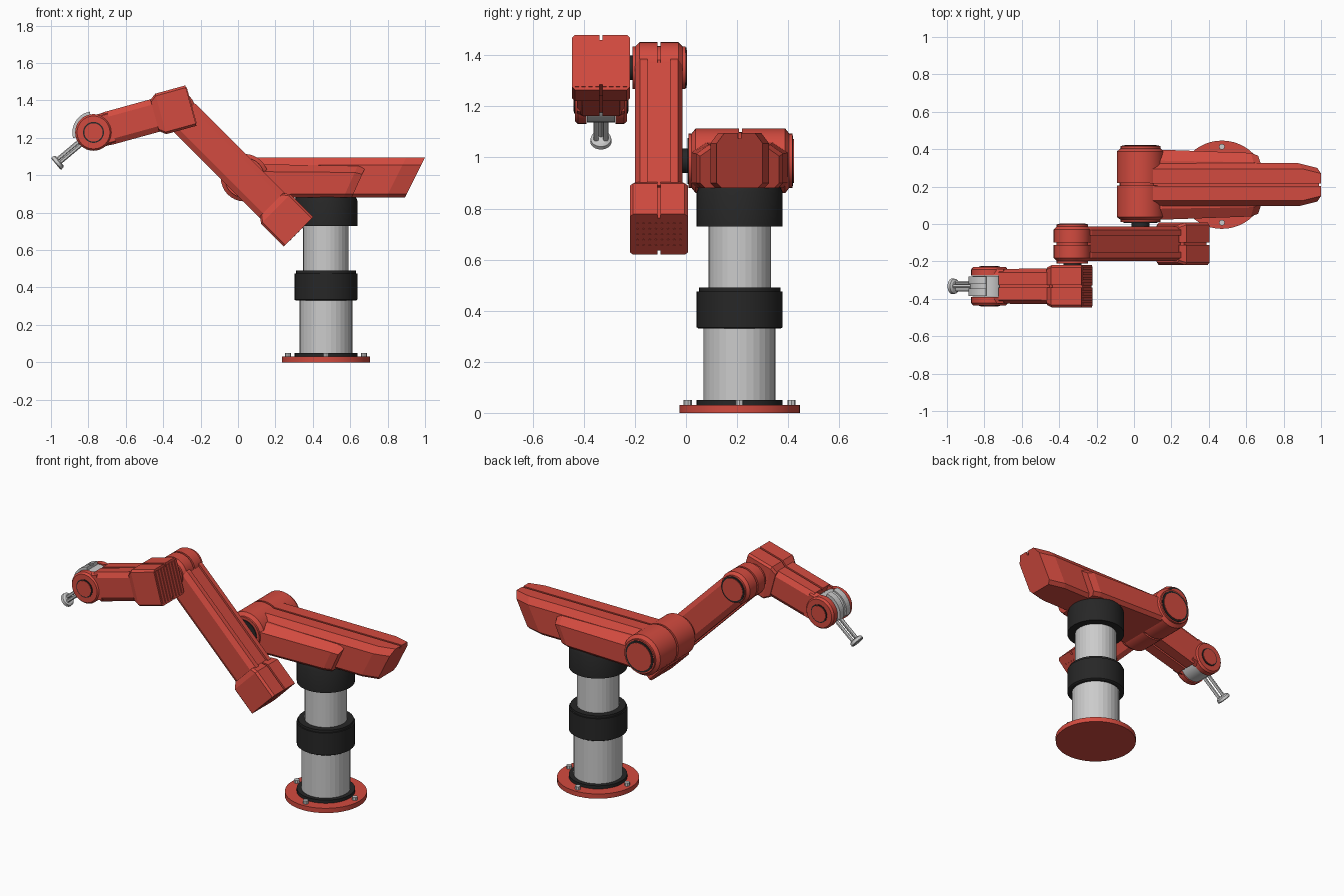
import bpy, bmesh, math
from mathutils import Vector, Matrix

if "Cube" in bpy.data.objects:
    bpy.data.objects.remove(bpy.data.objects["Cube"])


def material(name, rgb):
    m = bpy.data.materials.new(name)
    m.diffuse_color = (*rgb, 1)
    m.use_nodes = True
    m.node_tree.nodes["Principled BSDF"].inputs["Base Color"].default_value = m.diffuse_color
    return m


RED = material("red_paint", (0.65, 0.07, 0.05))
BLACK = material("black_rubber", (0.02, 0.02, 0.02))
GREY = None
Y = Vector((0, 1, 0))


def finish(name, bm, mat, smooth=False):
    bmesh.ops.remove_doubles(bm, verts=bm.verts, dist=1e-5)
    bmesh.ops.recalc_face_normals(bm, faces=bm.faces)
    me = bpy.data.meshes.new(name)
    bm.to_mesh(me)
    bm.free()
    ob = bpy.data.objects.new(name, me)
    bpy.context.collection.objects.link(ob)
    if mat:
        me.materials.append(mat)
    if smooth:
        bpy.ops.object.select_all(action='DESELECT')
        bpy.context.view_layer.objects.active = ob
        ob.select_set(True)
        bpy.ops.object.shade_smooth_by_angle(angle=math.radians(30))
    return ob


def loft(name, rings, mat):
    """Skin a list of equal-length point rings and cap both ends."""
    bm = bmesh.new()
    vs = [[bm.verts.new(p) for p in r] for r in rings]
    n = len(vs[0])
    for a, b in zip(vs, vs[1:]):
        for i in range(n):
            j = (i + 1) % n
            bm.faces.new((a[i], a[j], b[j], b[i]))
    bm.faces.new(vs[0])
    bm.faces.new(vs[-1])
    return finish(name, bm, mat)


def lathe(name, origin, axis, profile, mat, smooth=True, n=32):
    """Revolve (radius, height) points about an axis; ends are capped."""
    rot = Vector(axis).to_track_quat('Z', 'X').to_matrix()
    bm = bmesh.new()
    rings = []
    for r, h in profile:
        rings.append([bm.verts.new(Vector(origin) + rot @ Vector(
            (r * math.cos(math.tau * i / n), r * math.sin(math.tau * i / n), h))) for i in range(n)])
    for a, b in zip(rings, rings[1:]):
        for i in range(n):
            j = (i + 1) % n
            bm.faces.new((a[i], a[j], b[j], b[i]))
    bm.faces.new(rings[0])
    bm.faces.new(rings[-1])
    return finish(name, bm, mat, smooth)


def cyl(name, origin, axis, r, h0, h1, mat, n=32):
    return lathe(name, origin, axis, [(r, h0), (r, h1)], mat, True, n)


def section(hw, hh, cy, cv, g, d):
    """Chamfered rectangle (y, v) with a groove in top and bottom."""
    half = [(g, hh - d), (g, hh), (hw - cy, hh), (hw, hh - cv),
            (hw, -hh + cv), (hw - cy, -hh), (g, -hh), (g, -hh + d)]
    return half + [(-y, v) for y, v in reversed(half)]


class Frame:
    """Arm plane: u runs along the arm, v across it, y sideways."""

    def __init__(self, x, y, z, u, v):
        self.o, self.u, self.v = Vector((x, y, z)), Vector(u), Vector(v)

    def at(self, u, y, v):
        return self.o + self.u * u + Y * y + self.v * v

    def bar(self, name, stations, mat=RED):
        return loft(name, [[self.at(u, y, v) for y, v in sec] for u, sec in stations], mat)


def drum(name, c, r, hw):
    """Joint drum with a centre slit and stepped ends."""
    half = [(r * .84, hw), (r * .84, hw - .012), (r, hw - .028), (r, .006), (r - .015, .006)]
    lathe(name, c, Y, half + [(a, -h) for a, h in reversed(half)], RED)


def cap(name, c, side, h, r):
    """Black ring with a red disc inside on a drum end."""
    cyl(name + "_ring", c, Y * side, r, h - .01, h + .003, BLACK)
    cyl(name + "_disc", c, Y * side, r * .88, h - .01, h + .006, RED)


# pedestal
P, UP = (.47, .21, 0), (0, 0, 1)
cyl("base_plate", P, UP, .236, 0, .03, RED, 48)
cyl("base_ring", P, UP, .168, .03, .05, BLACK)
lathe("lower_column", P, UP, [(.141, .03), (.141, .34)], GREY, False)
lathe("middle_collar", P, UP, [(.16, .33), (.168, .335), (.168, .475), (.16, .475), (.16, .49)], BLACK)
lathe("upper_column", P, UP, [(.122, .48), (.122, .74)], GREY, False)
lathe("top_collar", P, UP, [(.168, .73), (.168, .865), (.16, .885)], BLACK)
for i in range(4):
    a = i * math.pi / 2
    cyl("base_bolt", (P[0] + .203 * math.cos(a), P[1] + .203 * math.sin(a), 0), UP, .016, .02, .05, GREY, 8)

# shoulder housing: slanted main beam and wider cheek panels
def shoulder_ring(x, shear, hw, z0, z1, cy, cv, g):
    half = [(g, z1 - .02), (g, z1), (hw - cy, z1), (hw, z1 - cv), (hw, z0 + .02), (hw - .02, z0)]
    pts = half + [(-y, z) for y, z in reversed(half)]
    return [(x + shear * (z - z1), P[1] + y, z) for y, z in pts]


loft("shoulder_beam", [shoulder_ring(.035, 0, .115, .88, 1.095, .03, .04, .006),
                       shoulder_ring(.90, .5, .115, .88, 1.095, .03, .04, .006),
                       shoulder_ring(1.0, .5, .09, .88, 1.095, .03, .04, .006)], RED)
loft("shoulder_cheeks", [shoulder_ring(.06, 0, .19, .88, 1.06, .06, .04, .006),
                         shoulder_ring(.64, .45, .17, .88, 1.05, .05, .035, .006),
                         shoulder_ring(.68, .45, .155, .88, 1.04, .05, .035, .006)], RED)
S = Vector((.035, .213, .987))
drum("shoulder_drum", S, .127, .203)
cap("shoulder_cap", S, 1, .203, .098)
cyl("shoulder_pin", (S.x, 0, S.z), Y, .048, -.03, .03, BLACK)
cyl("shoulder_flange", (S.x, 0, S.z), Y, .09, .005, .012, BLACK)

# the same counterweight box is used on both arm links
def end_box(name, f, u_in, u_out):
    s = 1 if u_out > u_in else -1
    sl = lambda hw, hh: section(hw, hh, .012, .012, .006, .022)
    f.bar(name, [(u_in, sl(.1, .087)), (u_in + s * .033, sl(.113, .112)), (u_out, sl(.113, .112))])


# upper arm
k = math.sqrt(.5)
A = Frame(S.x, -.106, S.z, (k, 0, -k), (k, 0, k))
beam = section(.093, .094, .018, .03, .045, .012)
A.bar("upper_arm_beam", [(-.515, section(.093, .08, .018, .03, .045, .012)), (-.46, beam), (.22, beam)])
end_box("upper_arm_box", A, .204, .408)
for i in range(8):
    for j in range(5):
        cyl("box_stud", A.at(.408, (i - 3.5) * .024, (j - 2) * .03), A.u, .005, -.005, .003, RED, 6)
E = A.at(-.515, 0, 0)
drum("elbow_drum", E, .1, .104)
cap("elbow_cap", E, 1, .104, .08)
cyl("elbow_pin", E, -Y, .048, .09, .13, BLACK)

# forearm
c15, s15 = math.cos(math.radians(15.4)), math.sin(math.radians(15.4))
F = Frame(E.x, -.333, E.z, (-c15, 0, -s15), (-s15, 0, c15))
F.bar("forearm_beam", [(.1, section(.095, .09, .02, .03, .006, .015)),
                       (.385, section(.093, .09, .02, .03, .006, .015))])
end_box("forearm_box", F, .12, -.08)
for i in range(8):
    y = (i - 3.5) * .027
    rib = [(y - .008, -.1), (y + .008, -.1), (y + .008, .1), (y - .008, .1)]
    F.bar("box_rib", [(-.075, rib), (-.085, rib)])

# wrist fork
W = F.at(.46, 0, 0)
for side, label in ((1, "back"), (-1, "front")):
    lathe("wrist_disc_" + label, W, Y * side, [(.098, .057), (.098, .09), (.088, .102)], RED)
    cap("wrist_cap_" + label, W, side, .102, .056)
    arm = [(side * y, v) for y, v in ((.057, -.088), (.093, -.075), (.093, .075), (.057, .088))]
    F.bar("wrist_arm_" + label, [(.36, arm), (.46, arm)])

# wrist wheel with raised guard, then the tool
cyl("wrist_wheel", W, Y, .092, -.055, .055, GREY)
guard = []
for i in range(13):
    a = math.radians(100 + i * 8)
    d = Vector((math.cos(a), 0, math.sin(a)))
    guard.append([W + d * r + Y * y for r, y in
                  ((.085, -.052), (.113, -.052), (.113, -.012), (.104, -.012),
                   (.104, .012), (.113, .012), (.113, .052), (.085, .052))])
loft("wheel_guard", guard, GREY)
T = Vector((-math.cos(math.radians(40)), 0, -math.sin(math.radians(40))))
N = Vector((T.z, 0, -T.x))
for y, n in ((-.019, -.008), (.019, -.008), (0, .014)):
    cyl("tool_rod", W + Y * y + N * n, T, .010, .07, .25, GREY, 12)
lathe("tool_flange", W, T, [(.03, .236), (.04, .242), (.042, .258), (.036, .263)], GREY)
